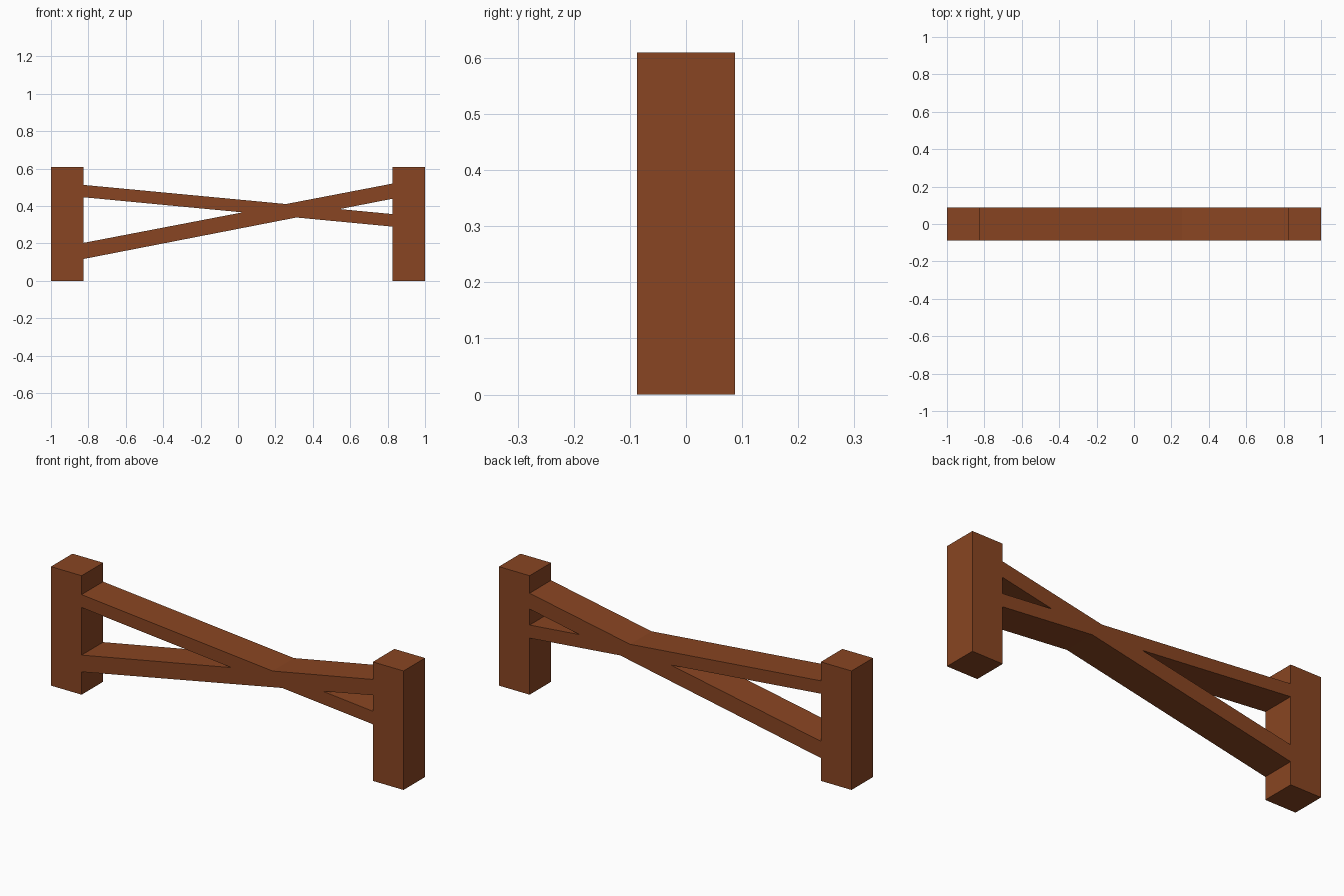
import bpy, bmesh

if "Cube" in bpy.data.objects:
    bpy.data.objects.remove(bpy.data.objects["Cube"])

HALF_DEPTH = 0.087
INNER = 0.826      # inner face of each post
HEIGHT = 0.61

wood = bpy.data.materials.new("brown wood")
wood.diffuse_color = (0.25, 0.06, 0.016, 1)
wood.use_nodes = True
wood.node_tree.nodes["Principled BSDF"].inputs["Base Color"].default_value = wood.diffuse_color


def prism(name, profile):
    """Extrude an (x, z) outline through the full depth of the fence."""
    bm = bmesh.new()
    front = bm.faces.new([bm.verts.new((x, -HALF_DEPTH, z)) for x, z in profile])
    ext = bmesh.ops.extrude_face_region(bm, geom=[front])
    verts = [v for v in ext["geom"] if isinstance(v, bmesh.types.BMVert)]
    bmesh.ops.translate(bm, verts=verts, vec=(0, 2 * HALF_DEPTH, 0))
    bmesh.ops.recalc_face_normals(bm, faces=bm.faces)
    mesh = bpy.data.meshes.new(name)
    bm.to_mesh(mesh)
    bm.free()
    mesh.materials.append(wood)
    obj = bpy.data.objects.new(name, mesh)
    bpy.context.collection.objects.link(obj)
    return obj


def rail(name, left, right):
    """Slanted rail between the posts; left/right are (bottom, top) heights."""
    return prism(name, [(-INNER, left[0]), (INNER, right[0]),
                        (INNER, right[1]), (-INNER, left[1])])


# Upright end posts
for name, x0, x1 in (("left_post", -1, -INNER), ("right_post", INNER, 1)):
    prism(name, [(x0, 0), (x1, 0), (x1, HEIGHT), (x0, HEIGHT)])

# Crossing rails
rail("falling_rail", (0.447, 0.513), (0.290, 0.357))
rail("rising_rail", (0.117, 0.203), (0.439, 0.520))
